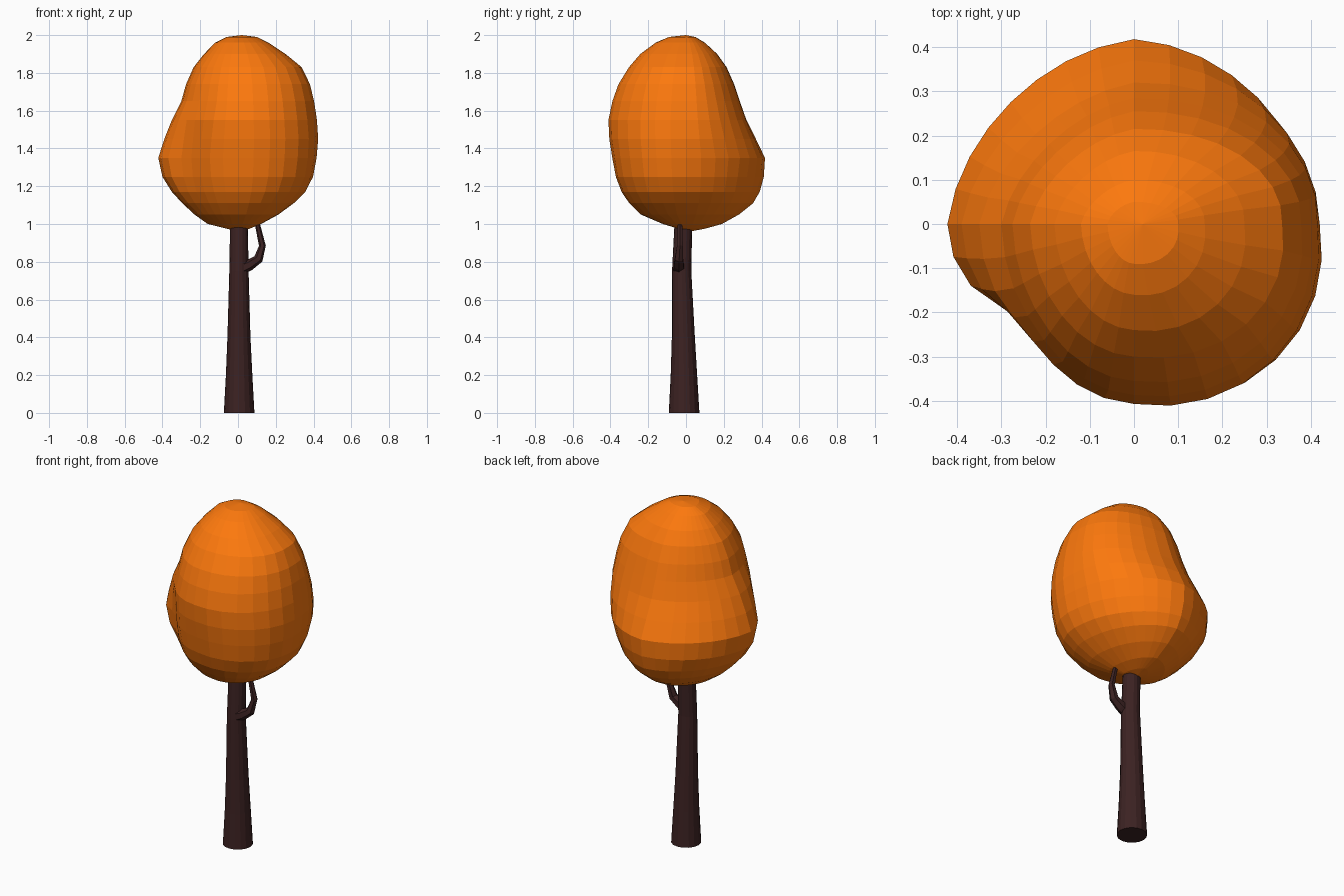
import bpy, bmesh
from math import sin, cos, pi, exp
from mathutils import Vector

if "Cube" in bpy.data.objects:
    bpy.data.objects.remove(bpy.data.objects["Cube"])


def material(name, color):
    m = bpy.data.materials.new(name)
    m.diffuse_color = (*color, 1)
    m.use_nodes = True
    m.node_tree.nodes["Principled BSDF"].inputs["Base Color"].default_value = m.diffuse_color
    return m


def loft(name, rings, mat, top=None, bottom=None):
    """Skin a list of rings (bottom to top); close with a pole point or a flat cap."""
    bm = bmesh.new()
    loops = [[bm.verts.new(p) for p in ring] for ring in rings]
    n = len(loops[0])
    for a, b in zip(loops, loops[1:]):
        for i in range(n):
            j = (i + 1) % n
            bm.faces.new((a[i], a[j], b[j], b[i]))
    for loop, pole in ((loops[0][::-1], bottom), (loops[-1], top)):
        if pole is None:
            bm.faces.new(loop)
        else:
            v = bm.verts.new(pole)
            for i in range(n):
                bm.faces.new((loop[i], loop[(i + 1) % n], v))
    bmesh.ops.recalc_face_normals(bm, faces=bm.faces)
    me = bpy.data.meshes.new(name)
    bm.to_mesh(me)
    bm.free()
    me.materials.append(mat)
    ob = bpy.data.objects.new(name, me)
    bpy.context.collection.objects.link(ob)
    return ob


def tube_rings(path, sides):
    """Rings around a path of (x, y, z, radius), square to its direction."""
    pts = [Vector(p[:3]) for p in path]
    rings = []
    for k, p in enumerate(pts):
        d = pts[min(k + 1, len(pts) - 1)] - pts[max(k - 1, 0)]
        u = d.cross(Vector((0, 1, 0))).normalized()
        w = d.cross(u).normalized()
        r = path[k][3]
        rings.append([p + r * (cos(2 * pi * i / sides) * u + sin(2 * pi * i / sides) * w)
                      for i in range(sides)])
    return rings


leaf = material("leaf_orange", (0.98, 0.19, 0.004))
bark = material("bark_brown", (0.045, 0.016, 0.016))

# Crown: uneven rings given as height, then reach to left, right, front, back
profile = [
    (0.975, .06, .06, .04, .10), (1.00, .16, .12, .12, .19), (1.05, .23, .21, .235, .28),
    (1.11, .295, .29, .295, .355), (1.17, .35, .35, .335, .39), (1.25, .40, .39, .365, .412),
    (1.35, .422, .41, .385, .418), (1.45, .39, .420, .402, .37), (1.55, .35, .415, .408, .32),
    (1.65, .30, .40, .387, .285), (1.74, .275, .378, .355, .255), (1.83, .235, .335, .30, .215),
    (1.90, .18, .25, .24, .165), (1.96, .12, .16, .16, .10), (1.99, .06, .10, .09, .05),
]
# corner fullness (low, high) for back right, back left, front left, front right
corners = [(-0.06, 0.02), (-0.05, -0.10), (-0.03, -0.02), (0.10, 0.07)]
SEG = 32
crown = []
for z, left, right, front, back in profile:
    ring = []
    t = min(max((z - 1.25) / 0.3, 0), 1)
    for i in range(SEG):
        a = 2 * pi * i / SEG
        x = cos(a) * (right if cos(a) > 0 else left)
        y = sin(a) * (back if sin(a) > 0 else front)
        low, high = corners[int(a / (pi / 2)) % 4]
        f = 1 + abs(sin(2 * a)) * (low + (high - low) * t)
        # hollow at front left, steep on the left side and soft towards the front
        width = 0.26 if a < 3.85 else 0.48
        f -= 0.15 * exp(-((a - 3.85) / width) ** 2 - ((z - 1.34) / 0.22) ** 2)
        ring.append((x * f, y * f, z))
    crown.append(ring)
loft("crown", crown, leaf, top=(0.02, 0, 2.0), bottom=(0, 0.03, 0.962))

# Trunk: tapering, leaning slightly forward then back
trunk = [(0.006, -0.010, 0, .081), (0.006, -0.011, .2, .070), (0.005, -0.014, .4, .061),
         (0.005, -0.023, .75, .051), (0.005, -0.014, 1.0, .047), (0.004, 0, 1.15, .042)]
loft("trunk", [[(x + r * cos(2 * pi * i / 16), y + r * sin(2 * pi * i / 16), z)
                for i in range(16)] for x, y, z, r in trunk], bark)

# Side branch: short stub that hooks up into the crown
branch = [(0.02, -0.038, .765, .033), (0.06, -0.038, .783, .030), (0.108, -0.037, .815, .025),
          (0.129, -0.032, .885, .018), (0.106, -0.032, .985, .014), (0.09, -0.03, 1.06, .010)]
loft("branch", tube_rings(branch, 6), bark)
